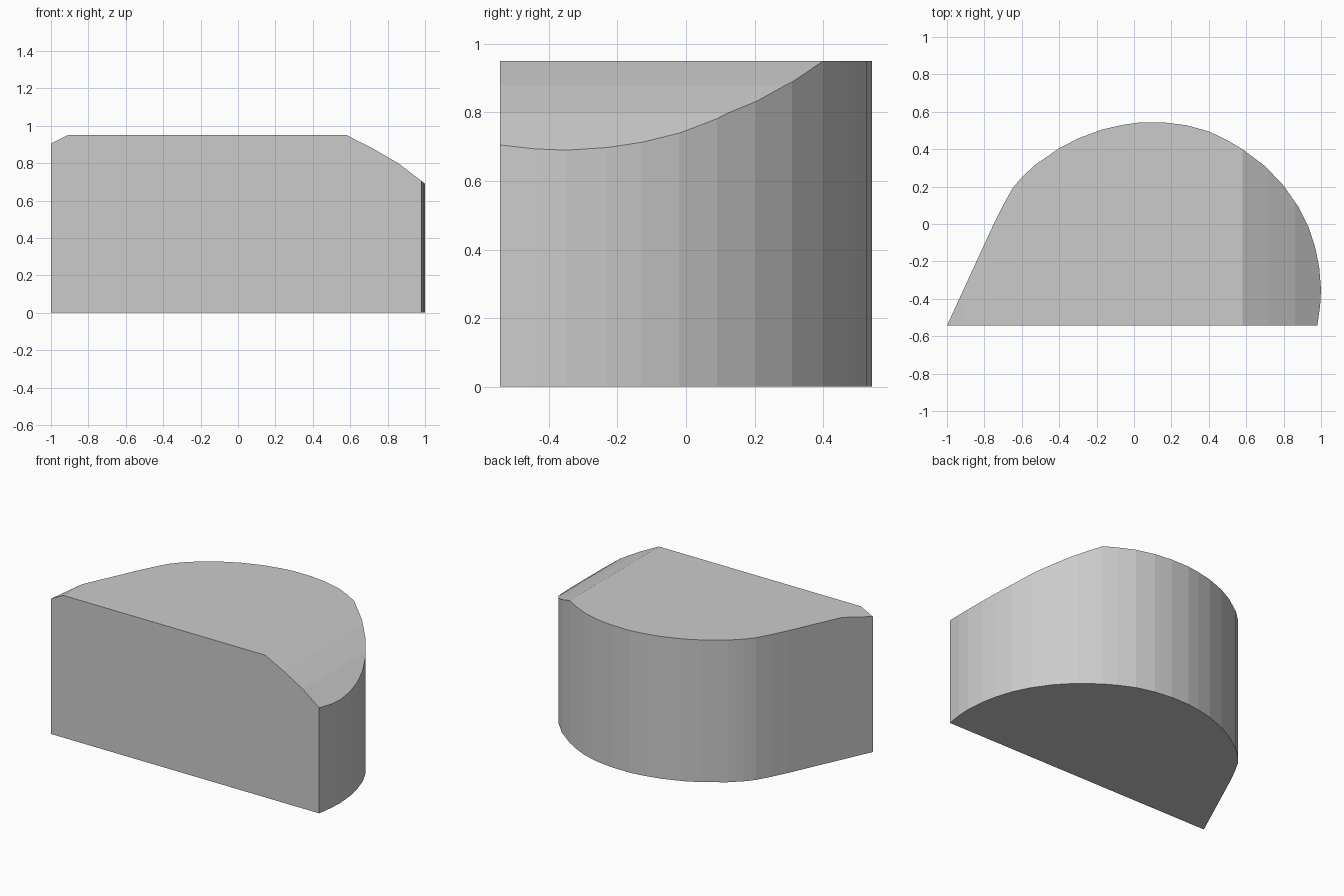
import bpy, bmesh
from mathutils import Vector

if "Cube" in bpy.data.objects:
    bpy.data.objects.remove(bpy.data.objects["Cube"])

# Plan outline: straight front, slanted left side, rounded back and right side
outline = [(-1, -0.543), (0.98, -0.543), (0.995, -0.44), (1, -0.35), (0.99, -0.23),
           (0.97, -0.13), (0.935, -0.02), (0.88, 0.09), (0.80, 0.205), (0.70, 0.31),
           (0.58, 0.40), (0.50, 0.447), (0.40, 0.495), (0.28, 0.528), (0.16, 0.543),
           (0.03, 0.543), (-0.06, 0.53), (-0.17, 0.505), (-0.30, 0.457), (-0.40, 0.405),
           (-0.53, 0.315), (-0.60, 0.25), (-0.65, 0.19), (-0.70, 0.10), (-0.75, 0.0)]
HEIGHT = 0.95

# Front-view slopes that trim the top at the left tip and the right end
slopes = [((-1, 0.905), (-0.91, 0.95)),
          ((0.58, 0.95), (0.72, 0.879)),
          ((0.72, 0.879), (0.86, 0.797)),
          ((0.86, 0.797), (1.0, 0.69))]

bm = bmesh.new()
base = bm.faces.new([bm.verts.new((x, y, 0)) for x, y in outline])
res = bmesh.ops.extrude_face_region(bm, geom=[base], use_keep_orig=True)
top = [g for g in res["geom"] if isinstance(g, bmesh.types.BMVert)]
bmesh.ops.translate(bm, verts=top, vec=(0, 0, HEIGHT))

# Slice each slope off and cap it
for (x0, z0), (x1, z1) in slopes:
    cut = bmesh.ops.bisect_plane(
        bm, geom=bm.verts[:] + bm.edges[:] + bm.faces[:], dist=1e-5,
        plane_co=(x0, 0, z0), plane_no=Vector((z0 - z1, 0, x1 - x0)).normalized(),
        clear_outer=True)
    rim = [e for e in bm.edges if e.is_boundary]
    bmesh.ops.holes_fill(bm, edges=rim, sides=0)

bmesh.ops.recalc_face_normals(bm, faces=bm.faces[:])
mesh = bpy.data.meshes.new("rounded_block")
bm.to_mesh(mesh)
bm.free()
block = bpy.data.objects.new("rounded_block", mesh)
bpy.context.collection.objects.link(block)
